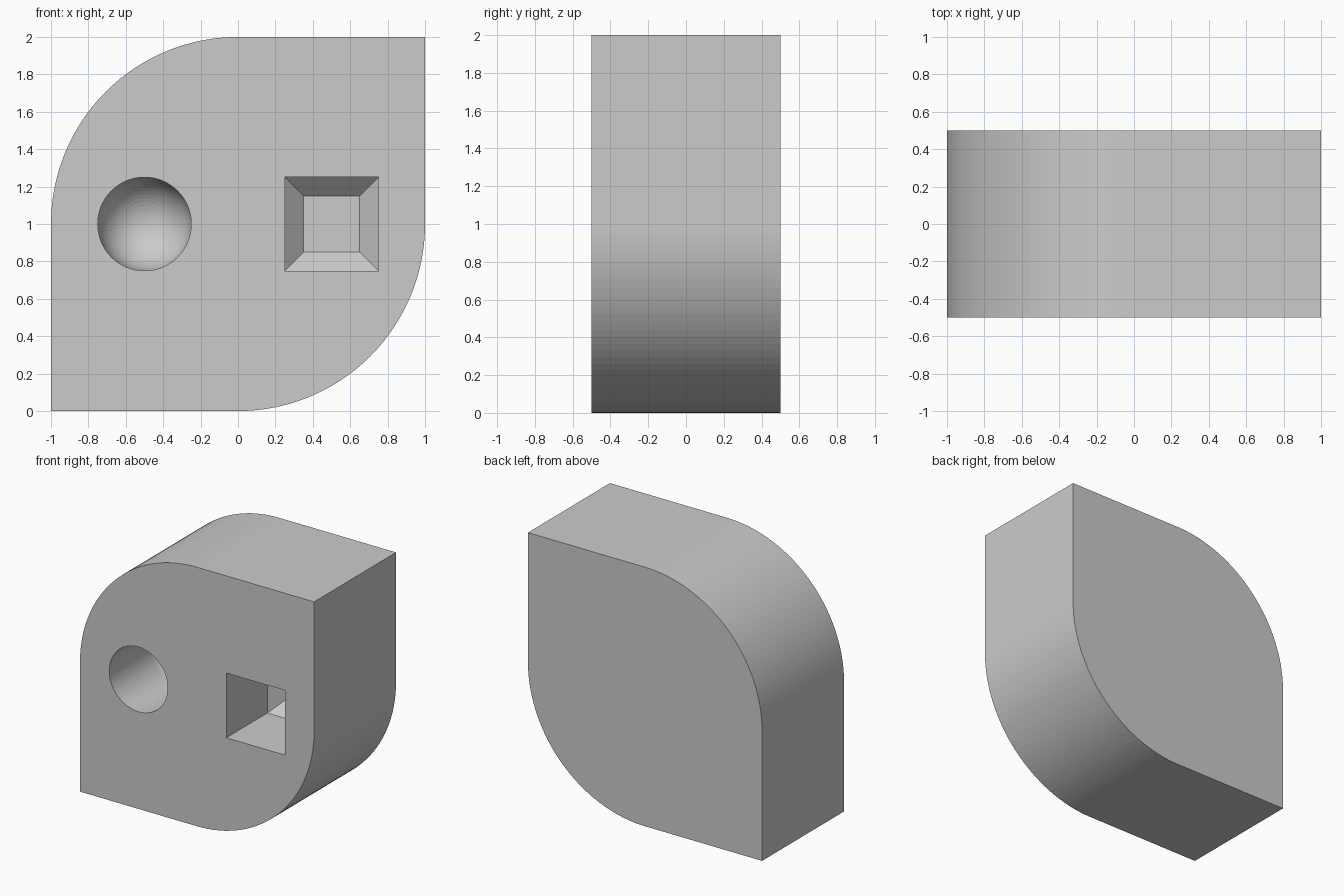
import bpy, bmesh
from math import sin, cos, pi

if "Cube" in bpy.data.objects:
    bpy.data.objects.remove(bpy.data.objects["Cube"])


def loft(name, rings):
    """Closed solid through rings of equal point count."""
    bm = bmesh.new()
    vr = [[bm.verts.new(p) for p in r] for r in rings]
    n = len(rings[0])
    for a, b in zip(vr, vr[1:]):
        for i in range(n):
            j = (i + 1) % n
            bm.faces.new((a[i], a[j], b[j], b[i]))
    bm.faces.new(vr[0])
    bm.faces.new(vr[-1])
    bmesh.ops.recalc_face_normals(bm, faces=bm.faces)
    me = bpy.data.meshes.new(name)
    bm.to_mesh(me)
    bm.free()
    ob = bpy.data.objects.new(name, me)
    bpy.context.collection.objects.link(ob)
    return ob


# Leaf-shaped block: two opposite corners rounded, two square
def arc(start, n=32):
    return [(cos(start + pi / 2 * i / n), 1 + sin(start + pi / 2 * i / n)) for i in range(n + 1)]


profile = [(1, 2)] + arc(pi / 2) + [(-1, 0)] + arc(-pi / 2)
block = loft("block", [[(x, y, z) for x, z in profile] for y in (-0.5, 0.5)])


# Round hole with a domed end
def circle(y, r, n=64):
    return [(-0.5 + r * cos(2 * pi * i / n), y, 1 + r * sin(2 * pi * i / n)) for i in range(n)]


dome = [circle(0.25 * sin(pi / 2 * k / 16), 0.25 * cos(pi / 2 * k / 16)) for k in range(16)]
round_cutter = loft("round_hole_cutter", [circle(-0.7, 0.25)] + dome + [circle(0.25, 0.002)])


# Square hole with a chamfered end
def square(y, h):
    return [(0.5 + sx * h, y, 1 + sz * h) for sx, sz in ((-1, -1), (1, -1), (1, 1), (-1, 1))]


square_cutter = loft("square_hole_cutter", [square(-0.7, 0.25), square(0, 0.25), square(0.1, 0.15)])

# Cut both holes
for cutter in (round_cutter, square_cutter):
    mod = block.modifiers.new(cutter.name, 'BOOLEAN')
    mod.operation = 'DIFFERENCE'
    mod.solver = 'EXACT'
    mod.object = cutter
    cutter.hide_render = True
    cutter.hide_set(True)
